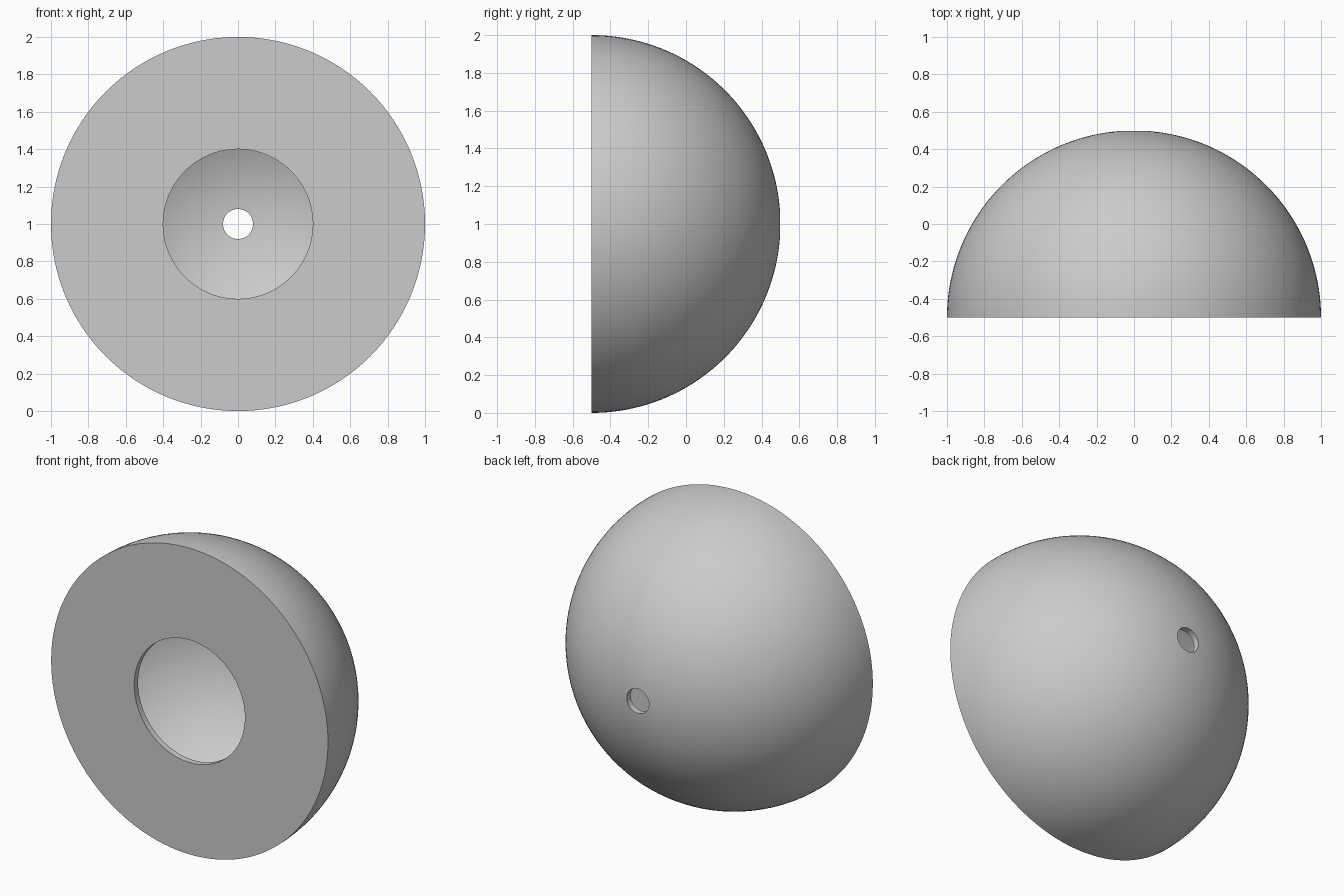
import bpy
import bmesh
from math import pi, sin, cos, asin
from mathutils import Matrix, Vector

cube = bpy.data.objects.get("Cube")
if cube:
    bpy.data.objects.remove(cube)

RADIUS, WALL = 1.0, 0.04        # outer dome and shell thickness
MOUTH, VENT = 0.4, 0.08         # front opening and rear hole radii
SEGMENTS, ARC_STEPS = 128, 40

grey = bpy.data.materials.new("light grey")
grey.use_nodes = True
colour = (0.6, 0.6, 0.6, 1)
grey.diffuse_color = colour
grey.node_tree.nodes["Principled BSDF"].inputs["Base Color"].default_value = colour


def arc(radius, start, end):
    """Points (distance from axis, depth) along a circular arc."""
    angles = [start + (end - start) * i / ARC_STEPS for i in range(ARC_STEPS + 1)]
    return [(radius * cos(a), radius * sin(a)) for a in angles]


# Closed shell section: front plate, outer dome, rear hole, inner dome, mouth lip
inner = RADIUS - WALL
section = [(MOUTH, 0)]
section += arc(RADIUS, 0, pi / 2 - asin(VENT / RADIUS))
section += arc(inner, pi / 2 - asin(VENT / inner), asin(WALL / inner))
section += [(MOUTH, WALL)]

# Spin the section around the front-to-back axis
bm = bmesh.new()
verts = [bm.verts.new((r, y, 0)) for r, y in section]
edges = [bm.edges.new((v, verts[(i + 1) % len(verts)])) for i, v in enumerate(verts)]
bmesh.ops.spin(bm, geom=verts + edges, cent=(0, 0, 0), axis=(0, 1, 0),
               angle=2 * pi, steps=SEGMENTS, use_merge=True)
bmesh.ops.remove_doubles(bm, verts=bm.verts, dist=1e-5)
bmesh.ops.recalc_face_normals(bm, faces=bm.faces)
bmesh.ops.transform(bm, matrix=Matrix.Translation(Vector((0, -0.5, 1))), verts=bm.verts)

mesh = bpy.data.meshes.new("hollow_dome")
bm.to_mesh(mesh)
bm.free()
mesh.materials.append(grey)
dome = bpy.data.objects.new("hollow_dome", mesh)
bpy.context.collection.objects.link(dome)

# Smooth dome with crisp rims
bpy.ops.object.select_all(action='DESELECT')
dome.select_set(True)
bpy.context.view_layer.objects.active = dome
bpy.ops.object.shade_smooth_by_angle(angle=pi / 6)
